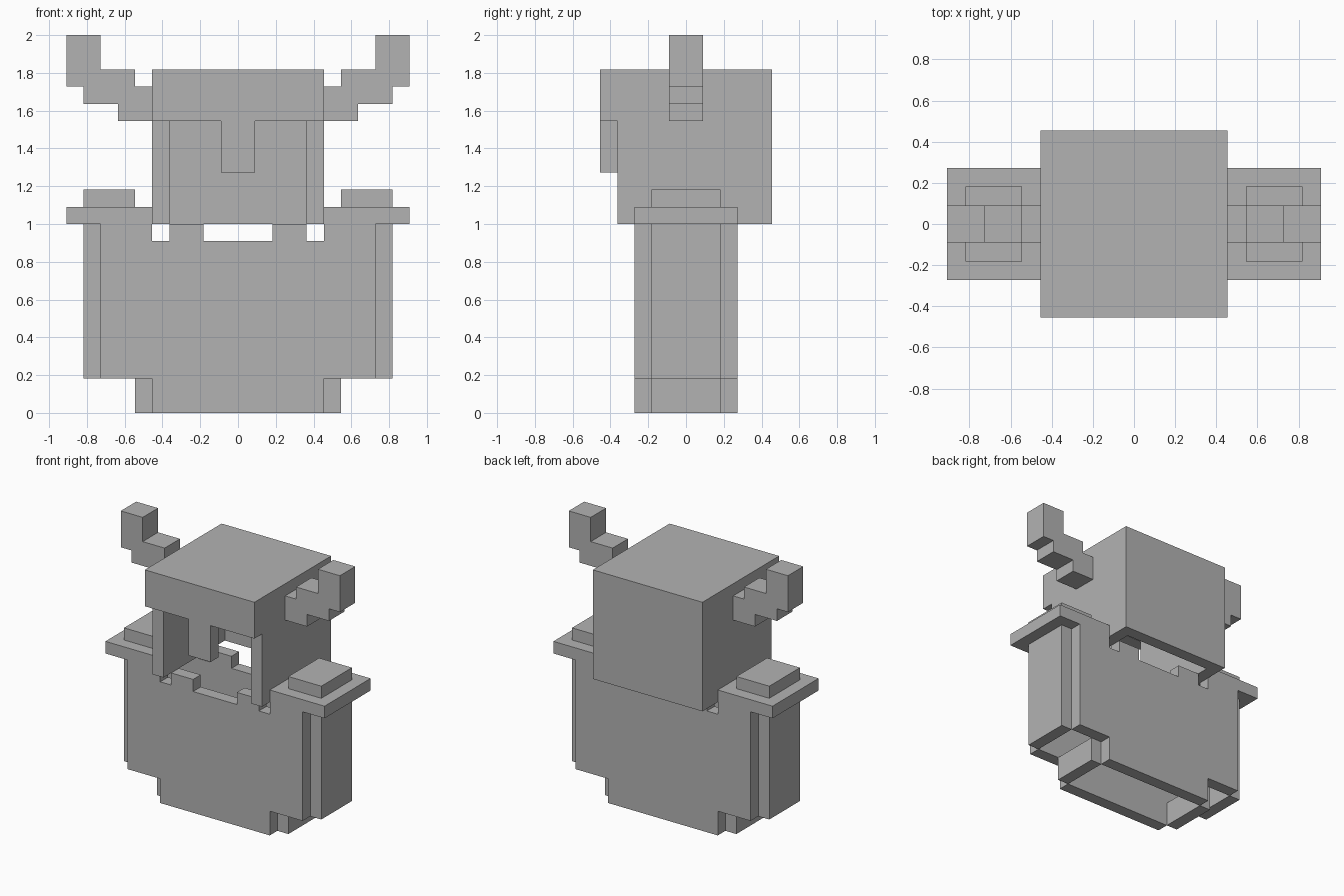
import bpy, bmesh, math
from itertools import product

if "Cube" in bpy.data.objects:
    bpy.data.objects.remove(bpy.data.objects["Cube"])

U = 1 / 11  # size of one block

metal = bpy.data.materials.new("grey_metal")
metal.diffuse_color = (0.45, 0.45, 0.45, 1)
metal.use_nodes = True
metal.node_tree.nodes["Principled BSDF"].inputs["Base Color"].default_value = metal.diffuse_color


def cells(box):
    x0, x1, y0, y1, z0, z1 = box
    return set(product(range(x0, x1), range(y0, y1), range(z0, z1)))


def mirrored(boxes):
    return boxes + [(-b[1], -b[0], *b[2:]) for b in boxes]


def block_part(name, add, cut=()):
    """Union of block boxes minus cut boxes, skinned with merged flat faces."""
    solid = set().union(*map(cells, add)).difference(*map(cells, cut))
    bm = bmesh.new()
    verts = {}

    def vert(p):
        if p not in verts:
            verts[p] = bm.verts.new([c * U for c in p])
        return verts[p]

    for cell in solid:
        for axis in range(3):
            for side in (0, 1):
                near = list(cell)
                near[axis] += 2 * side - 1
                if tuple(near) in solid:
                    continue
                a, b = (axis + 1) % 3, (axis + 2) % 3
                quad = []
                for da, db in ((0, 0), (1, 0), (1, 1), (0, 1)):
                    p = list(cell)
                    p[axis] += side
                    p[a] += da
                    p[b] += db
                    quad.append(vert(tuple(p)))
                bm.faces.new(quad if side else quad[::-1])
    bmesh.ops.dissolve_limit(bm, angle_limit=math.radians(1),
                             verts=bm.verts[:], edges=bm.edges[:])
    mesh = bpy.data.meshes.new(name)
    bm.to_mesh(mesh)
    bm.free()
    mesh.materials.append(metal)
    obj = bpy.data.objects.new(name, mesh)
    bpy.context.collection.objects.link(obj)


# Hollow helmet with open face, brow and nose guard
block_part("helmet",
           [(-5, 5, -5, 5, 11, 20)],
           [(-4, 4, -4, 4, 11, 19),                                # hollow
            (-5, -1, -5, -4, 11, 17), (1, 5, -5, -4, 11, 17),      # eye openings
            (-1, 1, -5, -4, 11, 14)])                              # below nose guard

# Stepped horns
for side, sign in (("left", -1), ("right", 1)):
    horn = [(5, 7, -1, 1, 17, 19), (6, 9, -1, 1, 18, 20), (8, 10, -1, 1, 19, 22)]
    if sign < 0:
        horn = mirrored(horn)[3:]
    block_part(side + "_horn", horn)

# Body shell: front and back plates, side plates, hip plates, shoulders
plates = []
for y in (-3, 2):
    plates += [(-8, 8, y, y + 1, 2, 11), (-5, 5, y, y + 1, 0, 2)]
sides = mirrored([(8, 9, -2, 2, 2, 11),       # side plate
                  (5, 6, -2, 2, 0, 2),        # hip plate
                  (5, 10, -3, 3, 11, 12),     # shoulder plate
                  (6, 9, -2, 2, 12, 13)])     # shoulder pad
notches = mirrored([(4, 5, -3, 3, 10, 11)]) + [(-2, 2, -3, 3, 10, 11)]
block_part("body_armour", plates + sides, notches)
